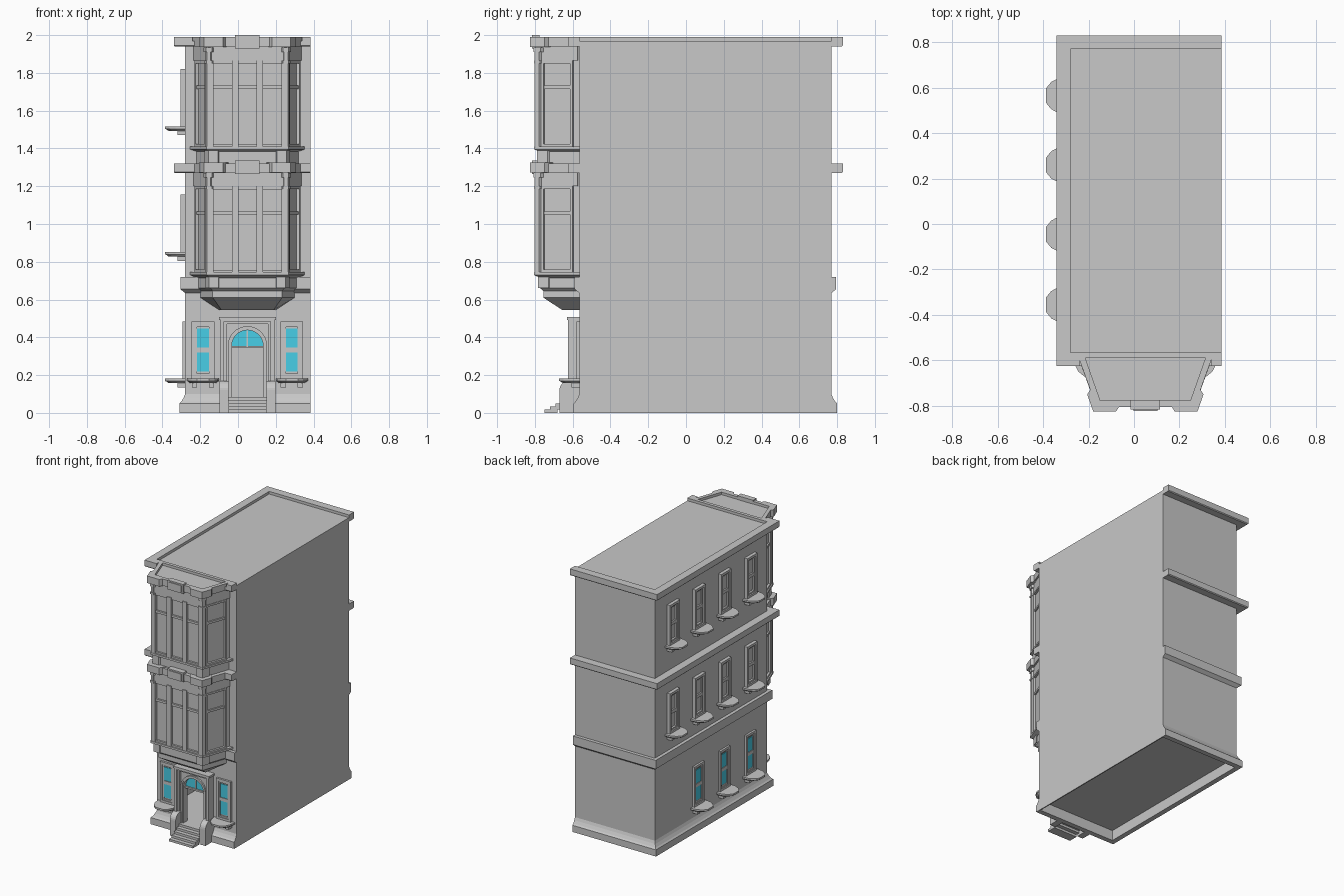
import bpy, bmesh, math
from mathutils import Vector

if "Cube" in bpy.data.objects:
    bpy.data.objects.remove(bpy.data.objects["Cube"])


def material(name, color):
    m = bpy.data.materials.new(name)
    m.use_nodes = True
    m.diffuse_color = color
    m.node_tree.nodes["Principled BSDF"].inputs["Base Color"].default_value = color
    return m


STONE = material("grey stone", (0.58, 0.58, 0.58, 1))
GLASS = material("cyan glass", (0.065, 0.62, 0.80, 1))


def loft(bm, rings, caps=True):
    """Skin a stack of equal-length rings of 3D points."""
    rows = [[bm.verts.new(p) for p in r] for r in rings]
    n = len(rows[0])
    faces = []
    for a, b in zip(rows, rows[1:]):
        for i in range(n):
            j = (i + 1) % n
            faces.append(bm.faces.new((a[i], a[j], b[j], b[i])))
    if caps:
        faces += [bm.faces.new(rows[0]), bm.faces.new(rows[-1])]
    bmesh.ops.recalc_face_normals(bm, faces=faces)


def block(bm, x0, x1, y0, y1, z0, z1):
    loft(bm, [[(x0, y0, z), (x1, y0, z), (x1, y1, z), (x0, y1, z)] for z in (z0, z1)])


def finish(name, bm, mat=STONE):
    me = bpy.data.meshes.new(name)
    bm.to_mesh(me)
    bm.free()
    me.materials.append(mat)
    ob = bpy.data.objects.new(name, me)
    bpy.context.collection.objects.link(ob)
    return ob


class Wall:
    """A wall plane: u runs along it, w points out of it, z is up."""
    def __init__(self, origin, along, out):
        self.o, self.u, self.n = Vector(origin), Vector(along).normalized(), Vector(out).normalized()

    def at(self, u, w, z):
        return self.o + self.u * u + self.n * w + Vector((0, 0, z))

    def plate(self, bm, outline, w0, w1):
        loft(bm, [[self.at(u, w, z) for u, z in outline] for w in (w0, w1)])

    def bar(self, bm, u0, u1, z0, z1, w, w0=-0.005):
        self.plate(bm, [(u0, z0), (u1, z0), (u1, z1), (u0, z1)], w0, w)

    def frame(self, bm, u0, u1, z0, z1, t, w):
        for a, b in ((u0, u0 + t), (u1 - t, u1)):
            self.bar(bm, a, b, z0, z1, w)
        for a, b in ((z0, z0 + t), (z1 - t, z1)):
            self.bar(bm, u0 + t, u1 - t, a, b, w)


X0, X1, Y0, Y1 = -0.28, 0.385, -0.565, 0.77
CX = 0.05
front = Wall((0, Y0, 0), (1, 0, 0), (0, -1, 0))
side = Wall((X0, 0, 0), (0, 1, 0), (-1, 0, 0))


def body_ring(d, z):
    right = X1 + min(d, 0)
    return [(X0 - d, Y0 - d, z), (right, Y0 - d, z), (right, Y1 + d, z), (X0 - d, Y1 + d, z)]


# Main block with plinth, belts and cornice; the party wall stays flush
bm = bmesh.new()
levels = [(-0.008, 0.078), (-0.008, 0), (0.03, 0), (0.03, 0.05), (0.02, 0.06), (0.008, 0.08), (0, 0.1),
          (0, 0.635), (0.025, 0.655), (0.025, 0.72), (0, 0.72), (0, 1.27), (0.054, 1.27), (0.06, 1.276),
          (0.06, 1.32), (0, 1.32), (0, 1.94), (0.054, 1.94), (0.06, 1.946), (0.06, 1.97)]
loft(bm, [body_ring(d, z) for d, z in levels])
main = finish("main_block", bm)

# Hollow the inside above the floor and open the doorway
for size in ((X0 + 0.012, X1 - 0.012, Y0 + 0.012, Y1 - 0.012, 0.085, 1.93),
             (CX - 0.085, CX + 0.085, Y0 - 0.1, Y0 + 0.1, 0.085, 0.345)):
    bm = bmesh.new()
    block(bm, *size)
    cutter = finish("cutter", bm)
    cutter.hide_render = True
    mod = main.modifiers.new("cut", 'BOOLEAN')
    mod.operation, mod.solver, mod.object = 'DIFFERENCE', 'EXACT', cutter
    bpy.context.view_layer.objects.active = main
    bpy.ops.object.modifier_apply(modifier=mod.name)
    bpy.data.objects.remove(cutter)

# Roof lip on three sides, thinner behind the bay
bm = bmesh.new()
for x0, x1, y0, y1 in ((X0 - 0.06, X0, Y0 - 0.06, Y1 + 0.06), (X0, X1, Y1, Y1 + 0.06),
                       (X0, CX - 0.29, Y0 - 0.06, Y0), (CX - 0.29, CX + 0.29, Y0 - 0.025, Y0),
                       (CX + 0.29, X1, Y0 - 0.06, Y0)):
    block(bm, x0, x1, y0, y1, 1.968, 1.99)
finish("roof_lip", bm)

# Canted bay
HC, HW, YB = 0.2, 0.276, -0.78


def bay_ring(d, z):
    c, w = HC + 0.65 * d, HW + 1.09 * d
    return [(CX - w, Y0, z), (CX - c, YB - d, z), (CX + c, YB - d, z), (CX + w, Y0, z)]


bm = bmesh.new()
foot = [(CX - 0.15, Y0, 0.545), (CX - 0.138, -0.655, 0.545),
        (CX + 0.138, -0.655, 0.545), (CX + 0.15, Y0, 0.545)]
levels = [(-0.025, 0.61), (-0.025, 0.645), (-0.008, 0.66), (-0.008, 0.715), (0.025, 0.73), (0.025, 0.745),
          (0, 0.745), (0, 1.27), (0.024, 1.27), (0.024, 1.32), (-0.005, 1.32), (-0.005, 1.385),
          (0.025, 1.395), (0.025, 1.41), (0, 1.41), (0, 1.94), (0.024, 1.94), (0.024, 1.971)]
loft(bm, [foot] + [bay_ring(d, z) for d, z in levels])
loft(bm, [bay_ring(d, z) for d, z in ((0.024, 1.97), (0.024, 1.99), (-0.003, 1.99), (-0.003, 1.97))], caps=False)
finish("bay", bm)

# Bay window bars, corner posts and corner blocks
bay_front = Wall((CX, YB, 0), (1, 0, 0), (0, -1, 0))
slope = Vector((HW - HC, Y0 - YB, 0))
bay_sides = [Wall((CX + s * HC, YB, 0), (s * slope.x, slope.y, 0), (s * slope.y, -slope.x, 0)) for s in (-1, 1)]


def corner(bm, s, d, run_front, run_side, z0, z1):
    """L-shaped block wrapping one front corner of the bay."""
    wall = bay_sides[s > 0]
    tip = Vector((CX + s * (HC + 0.65 * d), YB - d, 0))
    inner = Vector((CX + s * HC, YB, 0))
    fx, sv = Vector((-s * run_front, 0, 0)), wall.u * run_side
    pts = [inner + fx, tip + fx, tip, tip + sv, inner + sv, inner]
    loft(bm, [[p + Vector((0, 0, z)) for p in pts] for z in (z0, z1)])


for floor, z in (("lower", 0.745), ("upper", 1.41)):
    bm = bmesh.new()
    for u in (-0.188, -0.065, 0.065, 0.188):
        t = 0.017 if abs(u) < 0.1 else 0.009
        bay_front.bar(bm, u - t, u + t, z, z + 0.455, 0.022)
    for a, b in ((0, 0.012), (0.305, 0.322), (0.438, 0.455)):
        bay_front.bar(bm, -0.182, 0.182, z + a, z + b, 0.014)
    bay_front.bar(bm, -0.195, 0.195, z + 0.455, z + 0.53, 0.016)
    for w in bay_sides:
        w.frame(bm, 0.02, 0.195, z, z + 0.455, 0.014, 0.016)
        w.bar(bm, 0.034, 0.181, z + 0.305, z + 0.322, 0.01)
        w.bar(bm, 0.02, 0.222, z + 0.455, z + 0.53, 0.012)
    finish(floor + "_bay_window_bars", bm)

    bm = bmesh.new()
    top = z + 0.525
    for s in (-1, 1):
        corner(bm, s, 0.022, 0.02, 0.025, z, top)
        corner(bm, s, 0.026, 0.028, 0.035, z + 0.44, z + 0.455)
        corner(bm, s, 0.028, 0.03, 0.04, z + 0.5, top)
        corner(bm, s, 0.045, 0.1, 0.08, top + 0.002, top + 0.055)
    finish(floor + "_bay_corner_posts", bm)

    bm = bmesh.new()
    bay_front.bar(bm, -0.065, 0.065, top - 0.005, top + 0.065, 0.036)
    bay_front.bar(bm, -0.053, 0.053, top + 0.005, top + 0.055, 0.042)
    finish(floor + "_bay_plaque", bm)

# Apron corner brackets under each bay sill
bm = bmesh.new()
for s in (-1, 1):
    corner(bm, s, 0.01, 0.05, 0.06, 1.32, 1.395)
    corner(bm, s, 0.004, 0.05, 0.06, 0.66, 0.72)
finish("apron_brackets", bm)


def window(name, wall, u, z, glazed, depth):
    """Sash window in a raised surround, with a bowed sill on two brackets."""
    h = 0.305
    bm = bmesh.new()
    wall.frame(bm, u - 0.06, u + 0.06, z, z + h, 0.018, depth)
    wall.frame(bm, u - 0.042, u + 0.042, z + 0.018, z + h - 0.018, 0.011, depth * 0.6)
    wall.bar(bm, u - 0.034, u + 0.034, z + 0.14, z + 0.165, depth * 0.6)
    finish(name + "_frame", bm)

    bm = bmesh.new()
    for a, b in ((0.038, 0.141), (0.164, 0.266)):
        wall.bar(bm, u - 0.032, u + 0.032, z + a, z + b, 0.004)
    finish(name + "_panes", bm, GLASS if glazed else STONE)

    bm = bmesh.new()
    half = [(0.085, -0.005), (0.078, 0.05), (0.06, 0.084), (0.032, 0.107)]
    bow = half + [(-a, w) for a, w in reversed(half)]
    loft(bm, [[wall.at(u + a * k, w * k, z + dz) for a, w in bow]
              for k, dz in ((0.82, -0.022), (0.92, -0.014), (1, -0.011), (1, 0.002))])
    for c in (-0.045, 0.045):
        wall.bar(bm, u + c - 0.014, u + c + 0.014, z - 0.045, z - 0.018, 0.04)
    finish(name + "_sill", bm)


for n, u in (("right", -0.185), ("left", 0.285)):
    window("front_%s_window" % n, front, u, 0.18, True, 0.015)
for row, z in enumerate((0.18, 0.85, 1.515)):
    for i, u in enumerate((-0.355, -0.045, 0.26, 0.565)):
        if row or i < 3:
            window("side_window_%d_%d" % (row, i), side, u, z, row == 0, 0.025 if row else 0.015)


# Entrance: stepped surround, arched opening and fanlight
def arch(r, base, spring, rise, n=16):
    curve = [(CX + r * math.cos(math.pi * i / n), spring + rise * math.sin(math.pi * i / n)) for i in range(n + 1)]
    return [(CX + r, base)] + curve + [(CX - r, base)]


bm = bmesh.new()
for hw, top, t, w in ((0.143, 0.505, 0.02, 0.06), (0.123, 0.485, 0.014, 0.045)):
    for s in (-1, 1):
        a, b = sorted((CX + s * hw, CX + s * (hw - t)))
        front.bar(bm, a, b, 0, top, w)
    front.bar(bm, CX - hw, CX + hw, top - t, top, w)
front.bar(bm, CX - 0.15, CX + 0.15, 0.492, 0.507, 0.065)
opening = arch(0.09, 0.08, 0.355, 0.095)
front.plate(bm, [(CX - 0.115, 0.08), (CX - 0.115, 0.475), (CX + 0.115, 0.475), (CX + 0.115, 0.08)] + opening, -0.005, 0.03)
finish("door_surround", bm)

bm = bmesh.new()
for ro, ri, w in ((0.104, 0.092, 0.042), (0.094, 0.083, 0.036)):
    front.plate(bm, arch(ro, 0.08, 0.355, ro) + arch(ri, 0.08, 0.355, ri)[::-1], 0, w)
finish("door_arch_trim", bm)

bm = bmesh.new()
front.bar(bm, CX - 0.085, CX + 0.085, 0.343, 0.355, 0.02)
front.bar(bm, CX - 0.004, CX + 0.004, 0.35, 0.435, 0.013)
finish("door_transom", bm)

bm = bmesh.new()
front.plate(bm, arch(0.083, 0.35, 0.355, 0.083), 0, 0.008)
finish("fanlight", bm, GLASS)

# Open stoop treads between round-shouldered cheek walls
bm = bmesh.new()
for i in range(5):
    w = 0.185 - 0.03 * i
    front.bar(bm, CX - 0.1, CX + 0.1, 0.017 * i, 0.017 * (i + 1), w, w - 0.07)
finish("front_steps", bm)

bm = bmesh.new()
shoulder = [(0.055 + 0.05 * math.cos(a), 0.12 + 0.05 * math.sin(a))
            for a in (math.pi / 2 * i / 6 for i in range(7))]
profile = [(-0.005, 0), (0.105, 0)] + shoulder + [(-0.005, 0.17)]
for s in (-1, 1):
    loft(bm, [[front.at(CX + s * u, w, z) for w, z in profile] for u in (0.1, 0.148)])
finish("stoop_cheeks", bm)
